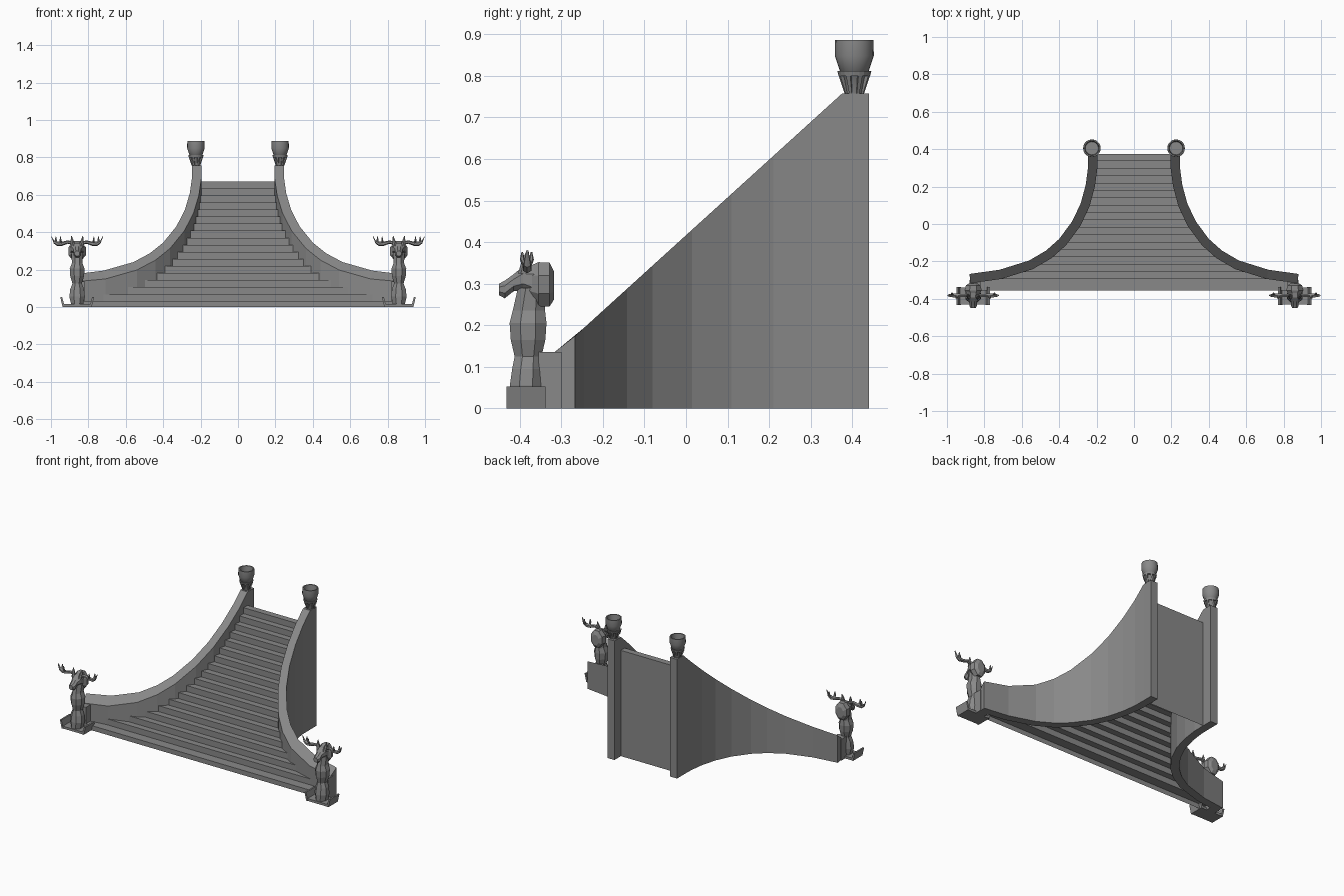
import bpy, bmesh, math
from mathutils import Vector

if "Cube" in bpy.data.objects:
    bpy.data.objects.remove(bpy.data.objects["Cube"])

stone = bpy.data.materials.new("grey stone")
stone.use_nodes = True
GREY = (0.25, 0.25, 0.25, 1)
stone.diffuse_color = GREY
stone.node_tree.nodes["Principled BSDF"].inputs["Base Color"].default_value = GREY


def finish(name, bm, mirror=True, smooth=None):
    """Turn a bmesh into an object, optionally mirrored across x = 0."""
    bmesh.ops.recalc_face_normals(bm, faces=bm.faces)
    mesh = bpy.data.meshes.new(name)
    bm.to_mesh(mesh)
    bm.free()
    mesh.materials.append(stone)
    ob = bpy.data.objects.new(name, mesh)
    bpy.context.collection.objects.link(ob)
    if mirror:
        ob.modifiers.new("mirror", "MIRROR").use_mirror_merge = False
    if smooth:
        bpy.ops.object.select_all(action="DESELECT")
        ob.select_set(True)
        bpy.context.view_layer.objects.active = ob
        bpy.ops.object.shade_smooth_by_angle(angle=math.radians(smooth))
    return ob


def skin(bm, rings, cap=True):
    """Bridge successive closed rings of points."""
    rings = [[bm.verts.new(p) for p in ring] for ring in rings]
    for a, b in zip(rings, rings[1:]):
        for i in range(len(a)):
            j = (i + 1) % len(a)
            bm.faces.new((a[i], a[j], b[j], b[i]))
    if cap:
        bm.faces.new(rings[0])
        bm.faces.new(rings[-1])


def loft(bm, sections, axis, sides=8):
    """Ellipse sections (centre, radius, radius) square to one axis."""
    u, v = [k for k in range(3) if k != axis]
    rings = []
    for centre, ru, rv in sections:
        ring = []
        for k in range(sides):
            a = math.tau * (k + 0.5) / sides
            p = Vector(centre)
            p[u] += ru * math.cos(a)
            p[v] += rv * math.sin(a)
            ring.append(p)
        rings.append(ring)
    skin(bm, rings)


def box(bm, x0, x1, y0, y1, z0, z1):
    skin(bm, [[(x0, y0, z), (x1, y0, z), (x1, y1, z), (x0, y1, z)] for z in (z0, z1)])


# Curved side walls, with the top cut by a sloping plane
outer = [Vector(p) for p in (
    (.88, -.267), (.72, -.245), (.56, -.195), (.47, -.142), (.4, -.08), (.33, .015),
    (.285, .11), (.258, .21), (.246, .3), (.245, .375), (.245, .44))]
THICK = 0.05
FRONT, BACK = -0.355, 0.375


def offset(distance):
    pts = []
    for i, p in enumerate(outer):
        d = (outer[min(i + 1, len(outer) - 1)] - outer[max(i - 1, 0)]).normalized()
        pts.append(p + Vector((-d.y, d.x)) * distance)
    return pts


def wall_top(y):
    return min(0.757, max(0.135, 0.135 + 0.908 * (y + 0.31)))


bm = bmesh.new()
skin(bm, [[(p.x, p.y, 0), (q.x, q.y, 0), (q.x, q.y, wall_top(q.y)), (p.x, p.y, wall_top(p.y))]
          for p, q in zip(outer, offset(THICK))])
finish("side_wall", bm)

bm = bmesh.new()
box(bm, .82, .88, FRONT, -.3, 0, .135)
finish("wall_end_block", bm)

# Stairs: an open zigzag sheet reaching into the walls
middle = offset(THICK / 2)


def half_width(y):
    if y <= middle[0].y:
        return 0.86
    for p, q in zip(middle, middle[1:]):
        if p.y <= y <= q.y:
            return p.x + (q.x - p.x) * (y - p.y) / (q.y - p.y)
    return middle[-1].x


STEPS = 17
BASE, TOP, FIRST = 0.03, 0.672, -0.295
profile = [(FRONT, 0), (FRONT, BASE)]
for i in range(STEPS):
    y = FIRST + (BACK - FIRST) * i / STEPS
    profile += [(y, BASE + (TOP - BASE) * i / STEPS),
                (y, BASE + (TOP - BASE) * (i + 1) / STEPS)]
profile += [(BACK, TOP), (BACK, 0)]
bm = bmesh.new()
rows = [[bm.verts.new((s * half_width(y), y, z)) for s in (-1, 1)] for y, z in profile]
for a, b in zip(rows, rows[1:]):
    bm.faces.new((a[0], a[1], b[1], b[0]))
finish("stairs", bm, mirror=False)

# Cups on the wall tops: hollow bowl, tapered stem and slanted ribs
CX, CY = 0.225, 0.405
bm = bmesh.new()
skin(bm, [[(CX + r * math.cos(math.tau * k / 20), CY + r * math.sin(math.tau * k / 20), z)
           for k in range(20)]
          for r, z in ((.02, .757), (.031, .808), (.035, .812), (.047, .848), (.046, .886),
                       (.039, .886), (.035, .845))])
finish("cup", bm, smooth=35)

bm = bmesh.new()
for k in range(8):
    a = math.tau * (k + 0.5) / 8
    rings = []
    for r, z in ((.021, .757), (.036, .8)):
        rings.append([(CX + (r + dr) * math.cos(a + da), CY + (r + dr) * math.sin(a + da), z)
                      for dr, da in ((-.006, -.14), (.003, -.14), (.003, .14), (-.006, .14))])
    skin(bm, rings)
skin(bm, [[(CX + r * math.cos(math.tau * k / 20), CY + r * math.sin(math.tau * k / 20), z)
           for k in range(20)] for r, z in ((.038, .8), (.041, .812))])
finish("cup_ribs", bm)

# Statue plinth: a tray with upturned ends
SX = 0.86
bm = bmesh.new()
box(bm, SX - .075, SX + .075, -.43, -.34, 0, .015)
for s in (-1, 1):
    skin(bm, [[(SX + s * x, y, z) for x, z in ((.066, 0), (.078, 0), (.09, .052), (.08, .052))]
              for y in (-.432, -.338)])
finish("plinth", bm)

# Antlered statue: body, head, mane and ears
bm = bmesh.new()
loft(bm, [((SX, y, z), rx, ry) for y, z, rx, ry in (
    (-.385, .015, .035, .042), (-.385, .055, .045, .042), (-.383, .095, .04, .038),
    (-.38, .125, .027, .035), (-.38, .165, .04, .045), (-.38, .205, .043, .048),
    (-.378, .235, .03, .042), (-.372, .29, .034, .035))], 2)
finish("statue_body", bm)

bm = bmesh.new()
loft(bm, [((SX, y, z), rx, rz) for y, z, rx, rz in (
    (-.45, .286, .014, .015), (-.436, .286, .022, .023), (-.415, .302, .022, .022),
    (-.392, .312, .034, .032), (-.36, .305, .04, .045))], 1)
finish("statue_head", bm)

bm = bmesh.new()
loft(bm, [((SX, y, z), rx, rz) for y, z, rx, rz in (
    (-.378, .3, .032, .045), (-.355, .298, .05, .058), (-.328, .298, .042, .057),
    (-.317, .295, .024, .035))], 1)
finish("statue_mane", bm)

bm = bmesh.new()
for s in (-1, 1):
    loft(bm, [((SX + s * .022, -.39, .325), .011, .014), ((SX + s * .027, -.385, .355), .009, .01),
              ((SX + s * .03, -.381, .38), .002, .002)], 2, 6)
finish("statue_ears", bm)

# Antlers: a curved beam with upright tines on each side
bm = bmesh.new()
for s in (-1, 1):
    loft(bm, [((SX + s * x, -.382, z), r, r) for x, z, r in (
        (.02, .34, .009), (.05, .347, .009), (.08, .338, .011), (.105, .337, .012),
        (.125, .348, .009), (.138, .378, .003))], 0, 6)
    for x, dy in ((.085, -.012), (.11, .01)):
        loft(bm, [((SX + s * x, -.382, .338), .007, .009),
                  ((SX + s * (x + .004), -.382 + dy, .358), .006, .006),
                  ((SX + s * (x + .004), -.382 + dy, .376), .002, .002)], 2, 6)
finish("statue_antlers", bm)
